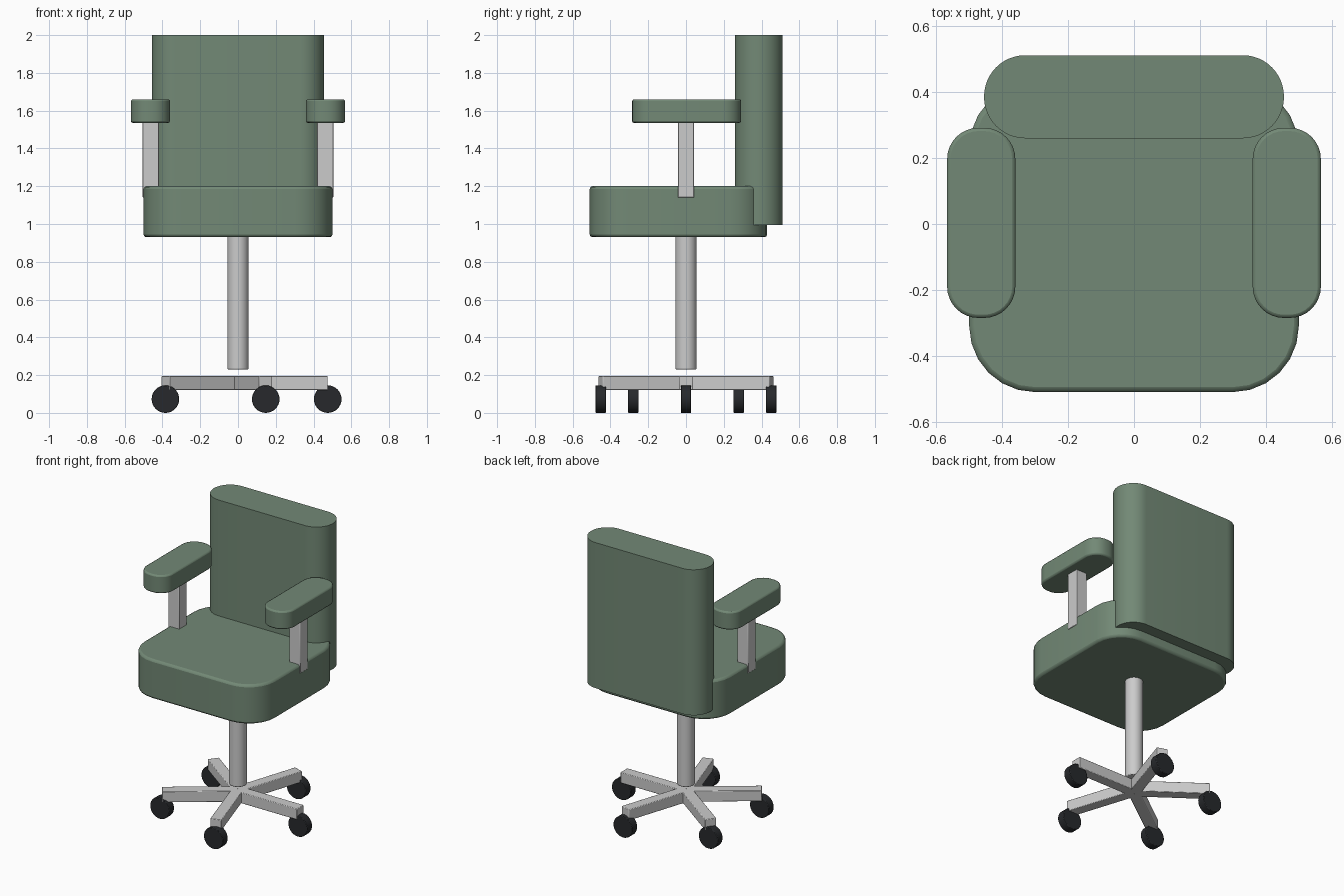
import bpy, bmesh
from math import cos, sin, pi, radians

if "Cube" in bpy.data.objects:
    bpy.data.objects.remove(bpy.data.objects["Cube"])


def material(name, color):
    m = bpy.data.materials.new(name)
    m.diffuse_color = color
    m.use_nodes = True
    m.node_tree.nodes["Principled BSDF"].inputs["Base Color"].default_value = m.diffuse_color
    return m


green = material("green_upholstery", (0.17, 0.25, 0.18, 1))
black = material("black_rubber", (0.02, 0.022, 0.025, 1))


def finish(ob, mat=None, bevel=0, angle=40):
    if mat:
        ob.data.materials.append(mat)
    bpy.ops.object.select_all(action='DESELECT')
    ob.select_set(True)
    bpy.context.view_layer.objects.active = ob
    if bevel:
        mod = ob.modifiers.new("soft_edge", 'BEVEL')
        mod.width, mod.segments = bevel, 2
        mod.limit_method, mod.angle_limit = 'ANGLE', radians(60)
    bpy.ops.object.shade_smooth_by_angle(angle=radians(angle))
    return ob


def cushion(name, x, y, z, r, seg, bevel=0):
    """Rounded rectangle in plan, extruded from z[0] to z[1]."""
    bm = bmesh.new()
    corners = [(x[1] - r, y[1] - r), (x[0] + r, y[1] - r),
               (x[0] + r, y[0] + r), (x[1] - r, y[0] + r)]
    verts = []
    for i, (cx, cy) in enumerate(corners):
        for k in range(seg + 1):
            a = (i + k / seg) * pi / 2
            verts.append(bm.verts.new((cx + r * cos(a), cy + r * sin(a), z[0])))
    face = bm.faces.new(verts)
    top = bmesh.ops.extrude_face_region(bm, geom=[face], use_keep_orig=True)["geom"]
    bmesh.ops.translate(bm, vec=(0, 0, z[1] - z[0]),
                        verts=[g for g in top if isinstance(g, bmesh.types.BMVert)])
    bmesh.ops.recalc_face_normals(bm, faces=bm.faces)
    me = bpy.data.meshes.new(name)
    bm.to_mesh(me)
    bm.free()
    ob = bpy.data.objects.new(name, me)
    bpy.context.collection.objects.link(ob)
    return finish(ob, green, bevel)


def box(name, size, loc, rot=0):
    bpy.ops.mesh.primitive_cube_add(size=1, location=loc, rotation=(0, 0, rot))
    ob = bpy.context.object
    ob.name, ob.scale = name, size
    bpy.ops.object.transform_apply(location=False, rotation=False, scale=True)
    return finish(ob, bevel=0.004)


def cylinder(name, r, depth, loc, rot=(0, 0, 0), mat=None, bevel=0):
    bpy.ops.mesh.primitive_cylinder_add(vertices=32, radius=r, depth=depth,
                                        location=loc, rotation=rot)
    ob = bpy.context.object
    ob.name = name
    return finish(ob, mat, bevel)


# Seat and backrest
cushion("seat", (-0.5, 0.5), (-0.51, 0.43), (0.93, 1.2), 0.2, 6, 0.015)
cushion("backrest", (-0.455, 0.455), (0.26, 0.512), (0.995, 2.0), 0.125, 12)

# Armrests and their posts
for side, s in (("left", -1), ("right", 1)):
    cushion(side + "_armrest", sorted((s * 0.36, s * 0.567)), (-0.285, 0.292),
            (1.535, 1.66), 0.095, 8, 0.01)
    box(side + "_armrest_post", (0.085, 0.085, 0.41), (s * 0.462, 0, 1.345))

# Central column
cylinder("column", 0.056, 0.72, (0, 0, 0.59), bevel=0.005)

# Five-spoke base with casters
for i in range(5):
    a = i * 2 * pi / 5
    box(f"base_leg_{i + 1}", (0.475, 0.074, 0.075),
        (0.2375 * cos(a), 0.2375 * sin(a), 0.158), a)
    cylinder(f"caster_{i + 1}", 0.073, 0.055, (0.475 * cos(a), 0.475 * sin(a), 0.073),
             (pi / 2, 0, 0), black, 0.004)
